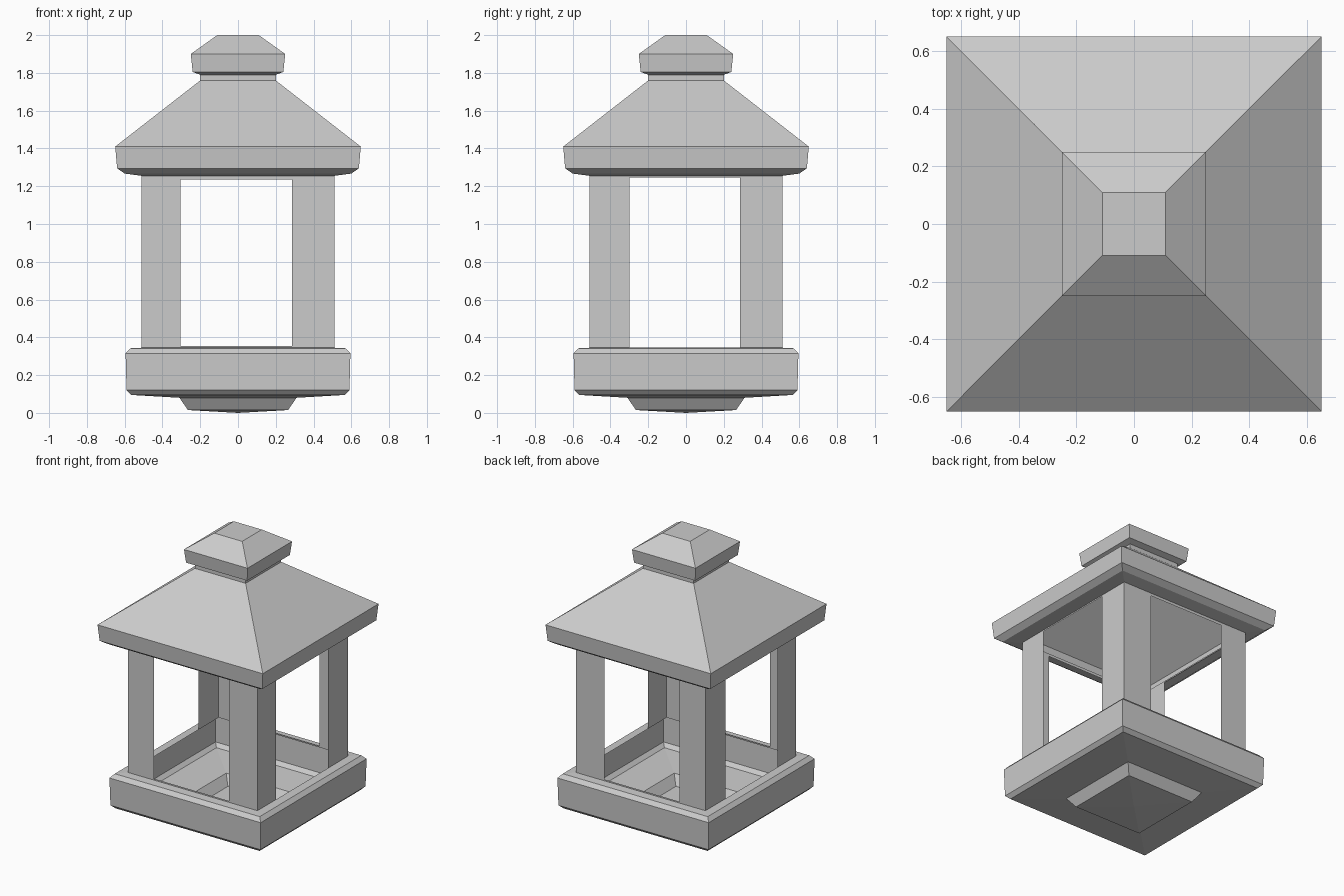
import bpy, bmesh

if "Cube" in bpy.data.objects:
    bpy.data.objects.remove(bpy.data.objects["Cube"])

# Single matte stone colour
stone = bpy.data.materials.new("stone_grey")
stone.diffuse_color = (0.6, 0.6, 0.6, 1)
stone.use_nodes = True
stone.node_tree.nodes["Principled BSDF"].inputs["Base Color"].default_value = stone.diffuse_color


def finish(name, bm):
    bmesh.ops.remove_doubles(bm, verts=bm.verts, dist=0.0001)
    mesh = bpy.data.meshes.new(name)
    bm.to_mesh(mesh)
    bm.free()
    mesh.materials.append(stone)
    obj = bpy.data.objects.new(name, mesh)
    bpy.context.collection.objects.link(obj)
    return obj


def square_loft(name, profile, cap_bottom=None, cap_top=None):
    """Loft square rings of (half width, height), listed bottom to top."""
    bm = bmesh.new()
    rings = [[bm.verts.new((sx * r, sy * r, z))
              for sx, sy in ((-1, -1), (1, -1), (1, 1), (-1, 1))]
             for r, z in profile]
    for low, high in zip(rings, rings[1:]):
        for i in range(4):
            j = (i + 1) % 4
            bm.faces.new((low[i], low[j], high[j], high[i]))
    if cap_bottom is not None:
        tip = bm.verts.new((0, 0, cap_bottom))
        for i in range(4):
            bm.faces.new((rings[0][(i + 1) % 4], rings[0][i], tip))
    if cap_top:
        bm.faces.new(rings[-1])
    return finish(name, bm)


# Hollow tray base with a small stepped foot
square_loft("base_tray", [(0.265, 0.015), (0.31, 0.08), (0.565, 0.095),
                          (0.59, 0.12), (0.595, 0.315), (0.57, 0.342),
                          (0.51, 0.345)], cap_bottom=0.0)

# Hollow hipped roof with eave
square_loft("roof", [(0.51, 1.255), (0.60, 1.267), (0.64, 1.295),
                     (0.65, 1.41), (0.20, 1.76)])

# Neck and capped finial
square_loft("finial", [(0.20, 1.76), (0.20, 1.79), (0.24, 1.805),
                       (0.25, 1.90), (0.11, 2.0)], cap_top=True)


# Thin walls, each with one large rectangular opening
def wall(name, place, a0, a1, z0, z1):
    cols = [-0.51, a0, a1, 0.51]
    rows = [0.345, z0, z1, 1.255]
    bm = bmesh.new()
    for i in range(3):
        for k in range(3):
            if (i, k) == (1, 1) or rows[k + 1] - rows[k] < 0.001:
                continue
            bm.faces.new([bm.verts.new(place(a, z)) for a, z in (
                (cols[i], rows[k]), (cols[i + 1], rows[k]),
                (cols[i + 1], rows[k + 1]), (cols[i], rows[k + 1]))])
    obj = finish(name, bm)
    return obj


for name, s in (("front_wall", -1), ("back_wall", 1)):
    o = wall(name, lambda a, z: (a, s * 0.51, z), -0.305, 0.285, 0.355, 1.235)
    if s > 0:
        o.data.flip_normals()
for name, s in (("left_wall", -1), ("right_wall", 1)):
    o = wall(name, lambda a, z: (s * 0.51, a, z), -0.30, 0.285, 0.345, 1.245)
    if s < 0:
        o.data.flip_normals()
